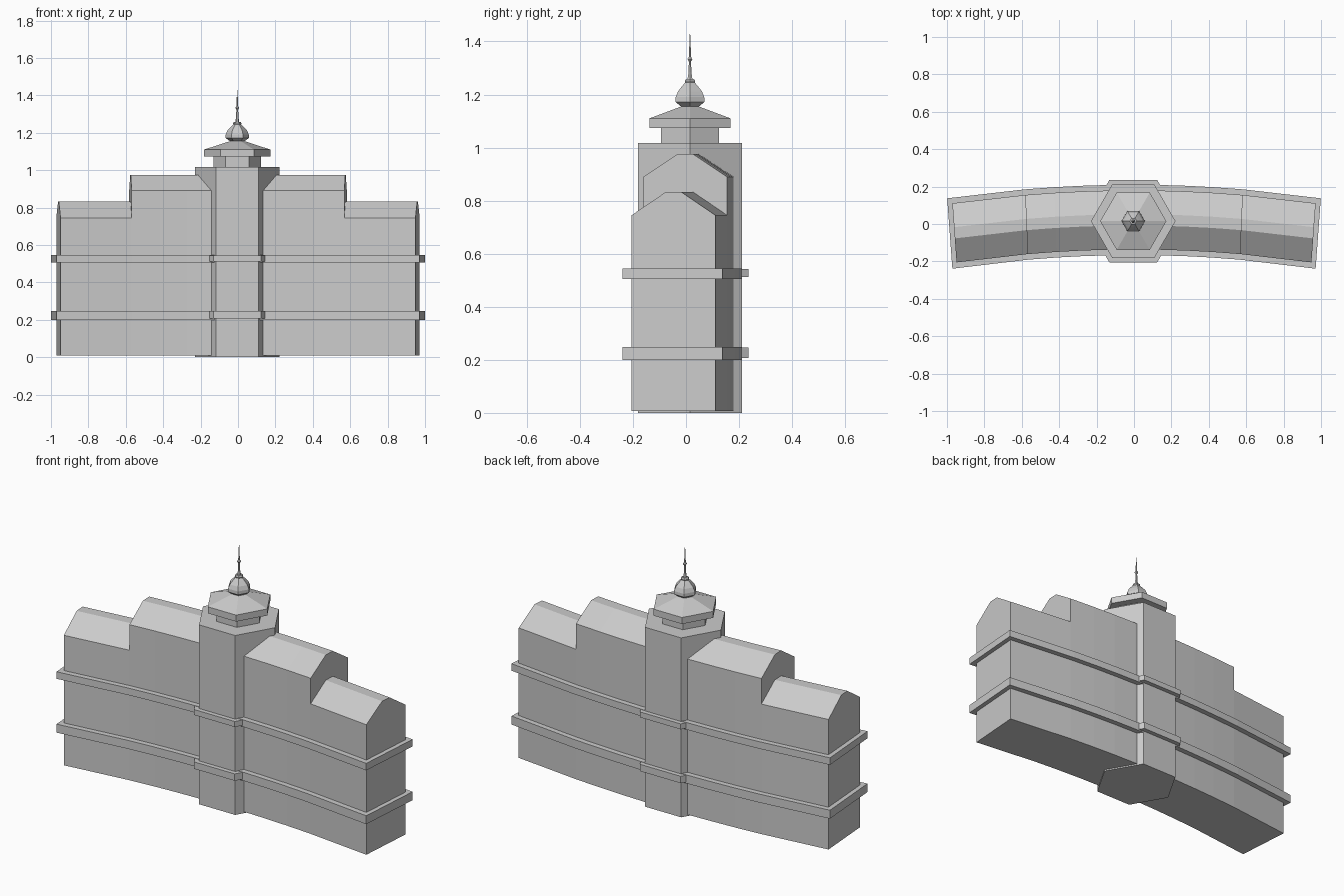
import bpy, bmesh, math

cube = bpy.data.objects.get("Cube")
if cube:
    bpy.data.objects.remove(cube, do_unlink=True)

stone = bpy.data.materials.new("grey stone")
stone.use_nodes = True
grey = (0.6, 0.6, 0.6, 1)
stone.diffuse_color = grey
stone.node_tree.nodes["Principled BSDF"].inputs["Base Color"].default_value = grey

TOWER_X, TOWER_Y = -0.004, 0.015


def skin(name, rings):
    """Join matching rings of points into a closed solid."""
    bm = bmesh.new()
    loops = [[bm.verts.new(p) for p in ring] for ring in rings]
    n = len(loops[0])
    for a, b in zip(loops, loops[1:]):
        for i in range(n):
            j = (i + 1) % n
            bm.faces.new((a[i], a[j], b[j], b[i]))
    bm.faces.new(loops[0])
    bm.faces.new(loops[-1])
    bmesh.ops.recalc_face_normals(bm, faces=bm.faces)
    mesh = bpy.data.meshes.new(name)
    bm.to_mesh(mesh)
    bm.free()
    mesh.materials.append(stone)
    obj = bpy.data.objects.new(name, mesh)
    bpy.context.collection.objects.link(obj)
    return obj


def bent(name, stations, section):
    """Sweep an (offset, height) section along the gently curved plan."""
    return skin(name, [[(x + 0.075 * x * o, 0.022 - 0.075 * x * x + o, z)
                        for o, z in section] for x in stations])


def hexagonal(name, profile):
    """Stack six-sided rings of (radius, height) around the tower axis."""
    angles = [math.tau * i / 6 for i in range(6)]
    return skin(name, [[(TOWER_X + r * math.cos(a), TOWER_Y + r * math.sin(a), z)
                        for a in angles] for r, z in profile])


def hall(eave, ridge):
    w, flat = 0.158, 0.03
    return [(-w, 0.008), (w, 0.008), (w, eave), (flat, ridge), (-flat, ridge), (-w, eave)]


# Curved building: tall centre and a lower wing on each side
inner = [0.14, 0.28, 0.42, 0.575]
bent("main_hall", [-x for x in reversed(inner)] + inner, hall(0.89, 0.975))
for side, sign in (("left", 1), ("right", -1)):
    bent(side + "_wing", [sign * 0.575, sign * 0.96], hall(0.745, 0.832))

# Ledges around the building and the tower
run = inner + [0.985]
for name, low, high in (("lower", 0.2, 0.248), ("upper", 0.505, 0.545)):
    w = 0.188
    bent(name + "_ledge", [-x for x in reversed(run)] + run,
         [(-w, low), (w, low), (w, high), (-w, high)])
    hexagonal(name + "_tower_ledge", [(0.255, low + 0.007), (0.255, high - 0.002)])

# Hexagonal tower, neck and overhanging roof
hexagonal("tower", [(0.226, 0), (0.226, 1.017)])
hexagonal("tower_neck", [(0.127, 1.017), (0.127, 1.075)])
hexagonal("tower_roof", [(0.177, 1.073), (0.177, 1.11), (0.035, 1.156)])

# Onion dome, collar and spire with a small bead
hexagonal("dome", [(0.036, 1.153), (0.063, 1.172), (0.062, 1.19), (0.052, 1.212),
                   (0.034, 1.232), (0.016, 1.25)])
hexagonal("collar", [(0.021, 1.245), (0.023, 1.251), (0.018, 1.258)])
hexagonal("spire", [(0.011, 1.256), (0.006, 1.285), (0.005, 1.325), (0.011, 1.333),
                    (0.005, 1.342), (0.001, 1.428)])
